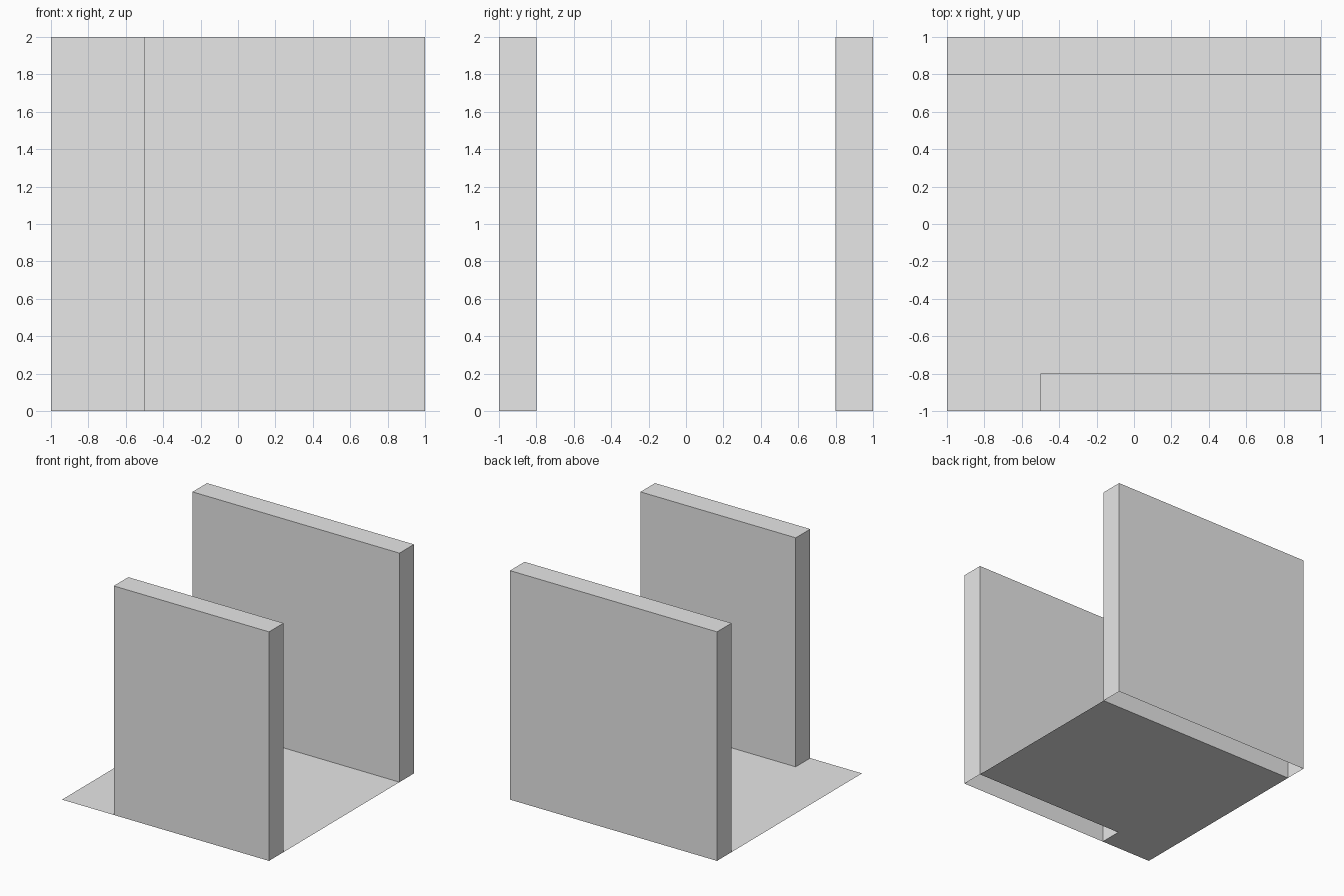
import bpy
import bmesh

cube = bpy.data.objects.get("Cube")
if cube:
    bpy.data.objects.remove(cube, do_unlink=True)

grey = bpy.data.materials.new("light_grey")
grey.use_nodes = True
grey.diffuse_color = (0.8, 0.8, 0.8, 1)
grey.node_tree.nodes["Principled BSDF"].inputs["Base Color"].default_value = grey.diffuse_color

HALF = 1.0        # half the side of the square plan
HEIGHT = 2.0
INNER = 0.8       # distance from the centre to the inner wall faces
OPENING = -0.5    # right edge of the front wall


def add_part(name, outline, height=0):
    """Flat sheet, or an open-bottomed block when a height is given."""
    bm = bmesh.new()
    face = bm.faces.new([bm.verts.new((x, y, 0)) for x, y in outline])
    if height:
        result = bmesh.ops.extrude_face_region(bm, geom=[face])
        top = [v for v in result["geom"] if isinstance(v, bmesh.types.BMVert)]
        bmesh.ops.translate(bm, verts=top, vec=(0, 0, height))
        # Leave the underside open
        under = [f for f in bm.faces if all(v.co.z == 0 for v in f.verts)]
        bmesh.ops.delete(bm, geom=under, context="FACES_ONLY")
        bmesh.ops.recalc_face_normals(bm, faces=bm.faces)
    mesh = bpy.data.meshes.new(name)
    bm.to_mesh(mesh)
    bm.free()
    mesh.materials.append(grey)
    bpy.context.collection.objects.link(bpy.data.objects.new(name, mesh))


def rectangle(x0, x1, y0, y1):
    return [(x0, y0), (x1, y0), (x1, y1), (x0, y1)]


# Full-width back wall and shorter front wall
add_part("back_wall", rectangle(-HALF, HALF, INNER, HALF), HEIGHT)
add_part("front_wall", rectangle(OPENING, HALF, -HALF, -INNER), HEIGHT)

# Thin floor between the walls, reaching out through the front opening
add_part("floor", [(-HALF, -HALF), (OPENING, -HALF), (OPENING, -INNER),
                   (HALF, -INNER), (HALF, INNER), (-HALF, INNER)])
